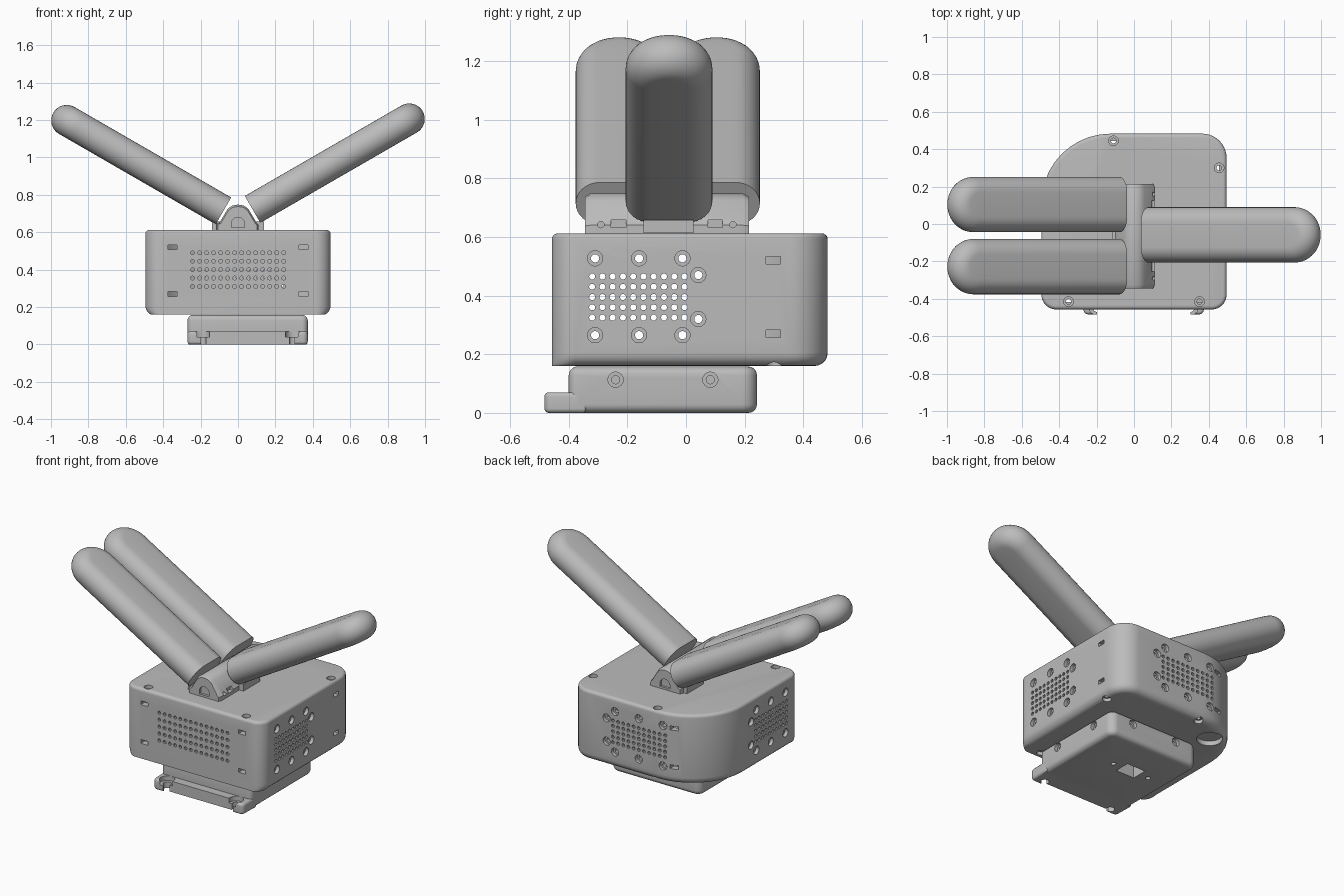
import bpy, bmesh, math
from mathutils import Vector, Matrix

cube = bpy.data.objects.get("Cube")
if cube:
    bpy.data.objects.remove(cube)

grey = bpy.data.materials.new("light grey")
grey.use_nodes = True
grey.diffuse_color = (0.5, 0.5, 0.5, 1)
grey.node_tree.nodes["Principled BSDF"].inputs["Base Color"].default_value = (0.5, 0.5, 0.5, 1)


def loft(bm, rings):
    """Skin a stack of equal rings and cap both ends."""
    rows = [[bm.verts.new(p) for p in ring] for ring in rings]
    n = len(rows[0])
    for a, b in zip(rows, rows[1:]):
        for i in range(n):
            j = (i + 1) % n
            bm.faces.new((a[i], a[j], b[j], b[i]))
    bm.faces.new(rows[0][::-1])
    bm.faces.new(rows[-1])


def finish(name, bm):
    bmesh.ops.recalc_face_normals(bm, faces=bm.faces)
    mesh = bpy.data.meshes.new(name)
    bm.to_mesh(mesh)
    bm.free()
    mesh.materials.append(grey)
    obj = bpy.data.objects.new(name, mesh)
    bpy.context.collection.objects.link(obj)
    return obj


def activate(obj):
    bpy.ops.object.select_all(action='DESELECT')
    obj.select_set(True)
    bpy.context.view_layer.objects.active = obj


def smooth(obj):
    activate(obj)
    bpy.ops.object.shade_smooth_by_angle(angle=math.radians(32))


def cut(obj, bm):
    """Subtract the cutter mesh and remove it."""
    tool = finish("cutter", bm)
    tool.hide_render = True
    mod = obj.modifiers.new("cut", 'BOOLEAN')
    mod.operation, mod.solver, mod.object = 'DIFFERENCE', 'EXACT', tool
    activate(obj)
    bpy.ops.object.modifier_apply(modifier=mod.name)
    bpy.data.objects.remove(tool)


def outline(box, radii, d=0.0, n=10):
    """Rounded rectangle inset by d; radii run from +x+y counterclockwise."""
    x0, x1, y0, y1 = box
    corners = [(x1, y1, -1, -1), (x0, y1, 1, -1), (x0, y0, 1, 1), (x1, y0, -1, 1)]
    pts = []
    for k, ((x, y, sx, sy), rad) in enumerate(zip(corners, radii)):
        c = Vector((x + sx * rad, y + sy * rad))
        r = max(rad - d, 0.004)
        for i in range(n + 1):
            a = (k + i / n) * math.pi / 2
            pts.append(c + r * Vector((math.cos(a), math.sin(a))))
    return pts


def rounded_block(bm, box, radii, z0, z1, top, bottom, square_front=False, steps=5):
    full, rings = outline(box, radii), []
    fillets = [(bottom, z0 + bottom, -1, steps - k) for k in range(steps + 1)]
    fillets += [(top, z1 - top, 1, k) for k in range(steps + 1)]
    for r, zc, side, k in fillets:
        a = k / steps * math.pi / 2
        ring = outline(box, radii, r * (1 - math.cos(a)))
        if square_front and side < 0:
            fade = [min(1, max(0, (p.y - box[2]) / 0.08)) for p in full]
            ring = [p.lerp(q, t) for p, q, t in zip(full, ring, fade)]
        rings.append([(p.x, p.y, zc + side * r * math.sin(a)) for p in ring])
    loft(bm, rings)


def drill(bm, origin, axis, steps, n=12):
    """Stepped round cutter along an axis: (radius, depth) pairs."""
    m = Matrix.Translation(origin) @ Vector(axis).to_track_quat('Z', 'Y').to_matrix().to_4x4()
    turn = [i * math.tau / n for i in range(n)]
    loft(bm, [[m @ Vector((r * math.cos(a), r * math.sin(a), z)) for a in turn] for r, z in steps])


def screw(bm, origin, axis):
    drill(bm, origin, axis, [(0.026, -0.03), (0.026, 0.022), (0.014, 0.022), (0.014, 0.055)], 18)


def block(bm, center, size):
    m = Matrix.Translation(center) @ Matrix.Diagonal((*size, 1))
    bmesh.ops.create_cube(bm, size=1, matrix=m)


# Main housing, hollow, with one large rounded back corner
BOX, RADII = (-0.495, 0.495, -0.457, 0.483), (0.13, 0.37, 0.08, 0.08)
LEFT, RIGHT, FRONT, BACK = BOX
bm = bmesh.new()
rounded_block(bm, BOX, RADII, 0.16, 0.612, 0.02, 0.045, square_front=True)
housing = finish("housing", bm)
bm = bmesh.new()
inner = outline(BOX, RADII, 0.04)
loft(bm, [[(p.x, p.y, z) for p in inner] for z in (0.205, 0.572)])
cut(housing, bm)

bm = bmesh.new()
rows = [0.325 + 0.035 * i for i in range(5)]
# Side vents pass through both walls
for z in rows:
    for i in range(10):
        drill(bm, (-0.6, -0.32 + 0.035 * i, z), (1, 0, 0), [(0.0105, 0), (0.0105, 1.2)], 10)
# Front and back vents
for i in range(14):
    for j in range(5):
        drill(bm, (-0.243 + 0.0375 * i, -0.55, 0.31 + 0.045 * j), (0, 1, 0), [(0.0105, 0), (0.0105, 0.16)], 10)
for i in range(11):
    for z in rows:
        drill(bm, (-0.185 + 0.037 * i, 0.55, z), (0, -1, 0), [(0.0105, 0), (0.0105, 0.16)], 10)
# Screw holes around the side and back vents
for x, way in ((RIGHT, -1), (LEFT, 1)):
    spots = [(y, z) for y in (-0.31, -0.16, -0.012) for z in (0.265, 0.527)]
    for y, z in spots + [(0.042, 0.32), (0.042, 0.47)]:
        screw(bm, (x, y, z), (way, 0, 0))
for x, z in [(x, z) for x in (-0.17, 0, 0.17) for z in (0.265, 0.527)] + [(0.23, 0.32), (0.23, 0.47)]:
    screw(bm, (x, BACK, z), (0, -1, 0))
# Rectangular slots
for z in (0.27, 0.52):
    for x in (-0.35, 0.35):
        block(bm, (x, FRONT, z), (0.05, 0.12, 0.025))
    block(bm, (RIGHT, 0.297, z), (0.12, 0.05, 0.025))
    block(bm, (-0.24, BACK, z), (0.05, 0.12, 0.025))
# Lid and floor screws, round floor recess
for x, y in ((-0.11, 0.445), (0.455, 0.3), (-0.35, -0.415), (0.35, -0.415)):
    screw(bm, (x, y, 0.612), (0, 0, -1))
    screw(bm, (x, y, 0.16), (0, 0, 1))
drill(bm, (-0.29, 0.33, 0.12), (0, 0, 1), [(0.075, 0), (0.075, 0.07)], 32)
cut(housing, bm)
smooth(housing)

# Mounting foot
bm = bmesh.new()
rounded_block(bm, (-0.27, 0.373, -0.40, 0.242), (0.05, 0.05, 0.03, 0.03), 0, 0.158, 0.03, 0.03)
foot = finish("foot", bm)
bm = bmesh.new()
block(bm, (0, -0.03, 0), (0.13, 0.1, 0.2))
for x in (-0.13, 0.13):
    drill(bm, (x, -0.03, -0.02), (0, 0, 1), [(0.015, 0), (0.015, 0.08)])
for y in (-0.24, 0.083):
    screw(bm, (0.373, y, 0.113), (-1, 0, 0))
    screw(bm, (-0.27, y, 0.113), (1, 0, 0))
for x in (-0.11, 0.21):
    screw(bm, (x, 0.242, 0.113), (0, -1, 0))
cut(foot, bm)
smooth(foot)

# Front lip of the foot with two open screw ears
bm = bmesh.new()
rounded_block(bm, (-0.27, 0.373, -0.483, -0.34), (0.01, 0.01, 0.025, 0.025), 0, 0.07, 0.015, 0.015)
lip = finish("foot_lip", bm)
bm = bmesh.new()
block(bm, (0.0515, -0.5, 0.04), (0.5, 0.09, 0.2))
cut(lip, bm)
bm = bmesh.new()
for x in (-0.195, 0.298):
    drill(bm, (x, -0.445, 0.07), (0, 0, -1), [(0.045, -0.02), (0.045, 0.03), (0.026, 0.03), (0.026, 0.1)], 24)
cut(lip, bm)
smooth(lip)

# Hinge hub on the lid
profile = [(-0.115, 0.60), (-0.115, 0.645), (-0.1, 0.65), (-0.055, 0.725), (-0.03, 0.743), (0, 0.748),
           (0.03, 0.743), (0.055, 0.725), (0.1, 0.65), (0.11, 0.64), (0.11, 0.60)]
bm = bmesh.new()
mid = Vector((0, 0.6))
rings = []
for y, s in ((-0.345, 0.93), (-0.325, 1), (0.195, 1), (0.215, 0.93)):
    rings.append([(q.x, y, q.y) for q in (mid + (Vector(p) - mid) * s for p in profile)])
loft(bm, rings)
hub = finish("hinge_hub", bm)
bm = bmesh.new()
arch = [(0.035 * math.cos(a), 0.645 + 0.035 * math.sin(a)) for a in (math.pi * i / 12 for i in range(13))]
arch = [(0.035, 0.625)] + arch + [(-0.035, 0.625)]
for y0, y1 in ((-0.4, -0.33), (0.2, 0.27)):
    loft(bm, [[(x, y, z) for x, z in arch] for y in (y0, y1)])
for y in (-0.23, 0.1):
    block(bm, (0.11, y, 0.645), (0.05, 0.05, 0.025))
for y in (-0.29, 0.16):
    drill(bm, (0.15, y, 0.642), (-1, 0, 0), [(0.011, 0), (0.011, 0.08)])
cut(hub, bm)
smooth(hub)

# Antenna sockets beside the hub
for name, x, y in (("left_socket", 0.095, -0.06), ("right_front_socket", -0.095, -0.228),
                   ("right_back_socket", -0.095, 0.105)):
    bm = bmesh.new()
    block(bm, (x, y, 0.635), (0.09, 0.17, 0.045))
    finish(name, bm)


# Flat antennas with fully rounded edges and tip
def antenna(name, base, angle, length, core=0.065, edge=0.083):
    m = Matrix.Translation(base) @ Matrix.Rotation(math.radians(angle), 4, 'Y')
    rings = []
    for k in range(17):
        t = math.pi * (k / 16 - 0.5)
        r, z = core + edge * math.cos(t), edge * math.sin(t)
        arc = [math.pi * (i / 24 - 0.5) for i in range(25)]
        flat = [(0, -r)] + [(length + r * math.cos(a), r * math.sin(a)) for a in arc] + [(0, r)]
        rings.append([m @ Vector((x, y, z)) for x, y in flat])
    bm = bmesh.new()
    loft(bm, rings)
    smooth(finish(name, bm))


antenna("left_antenna", (0.078, -0.058, 0.722), -30, 0.902)
antenna("right_front_antenna", (-0.078, -0.228, 0.714), -150, 0.902)
antenna("right_back_antenna", (-0.078, 0.104, 0.714), -150, 0.902)
